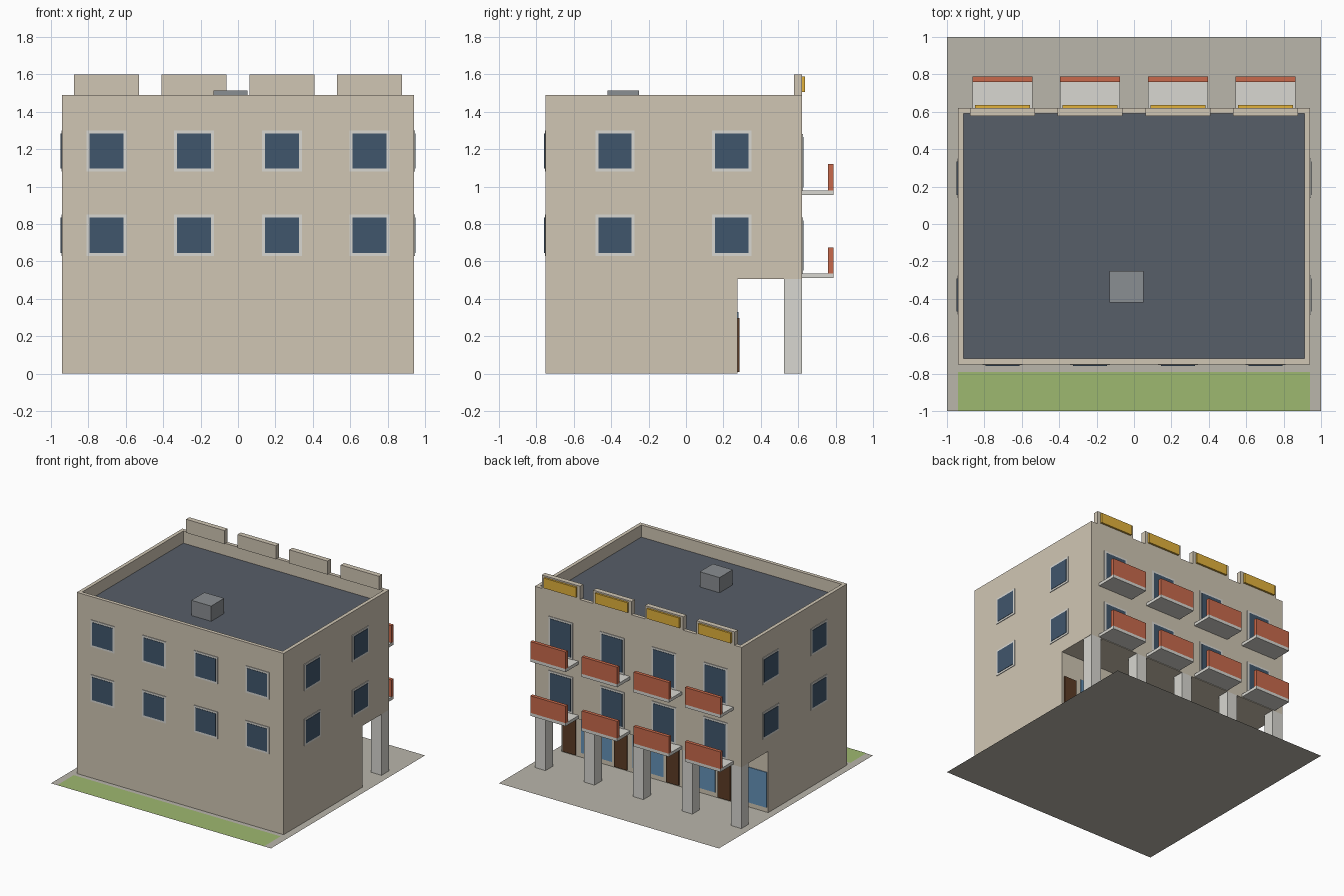
import bpy, bmesh

if "Cube" in bpy.data.objects:
    bpy.data.objects.remove(bpy.data.objects["Cube"])

def material(name, r, g, b):
    # sRGB 0-255 to linear
    m = bpy.data.materials.new(name)
    m.diffuse_color = [((c / 255 + 0.055) / 1.055) ** 2.4 for c in (r, g, b)] + [1]
    m.use_nodes = True
    m.node_tree.nodes["Principled BSDF"].inputs["Base Color"].default_value = m.diffuse_color
    return m

WALL = material("wall", 208, 198, 180)
TRIM = material("trim", 216, 215, 209)
GLASS = material("glass", 64, 86, 108)
SHOP = material("shop_glass", 100, 146, 184)
ROOF = material("roof", 87, 94, 104)
UNIT = material("roof_unit", 138, 142, 146)
WOOD = material("wood", 92, 60, 38)
RED = material("terracotta", 200, 106, 76)
YELLOW = material("sign_yellow", 226, 178, 60)
PAVING = material("paving", 186, 182, 171)
GRASS = material("grass", 158, 184, 112)

def finish(name, bm, *mats):
    bmesh.ops.recalc_face_normals(bm, faces=bm.faces)
    me = bpy.data.meshes.new(name)
    bm.to_mesh(me)
    bm.free()
    for m in mats:
        me.materials.append(m)
    ob = bpy.data.objects.new(name, me)
    bpy.context.collection.objects.link(ob)
    return ob

def box(name, x, y, z, mat):
    bm = bmesh.new()
    bmesh.ops.create_cube(bm, size=1)
    for v in bm.verts:
        for i, (a, b) in enumerate((x, y, z)):
            v.co[i] = a if v.co[i] < 0 else b
    return finish(name, bm, mat)

def sheet(name, x, y, z, mat):
    bm = bmesh.new()
    bm.faces.new([bm.verts.new((a, b, z)) for a, b in
                  ((x[0], y[0]), (x[1], y[0]), (x[1], y[1]), (x[0], y[1]))])
    bm.normal_update()
    return finish(name, bm, mat)

def span(c, w):
    return (c - w / 2, c + w / 2)

def opening(name, axis, wall, sign, c, w, z, border=0.016):
    # framed pane on a wall plane; axis is the wall normal
    for part, inset, depth, mat in (("frame", 0, 0.005, TRIM), ("pane", border, 0.008, GLASS)):
        d = tuple(sorted((wall - sign * 0.01, wall + sign * depth)))
        u = span(c, w - 2 * inset)
        zz = (z[0] + inset, z[1] - inset)
        x, y = (d, u) if axis == 'x' else (u, d)
        box(f"{name}_{part}", x, y, zz, mat)

HX, FRONT, BACK, SHOPY = 0.94, -0.75, 0.62, 0.275
BAYS = (-0.703, -0.235, 0.235, 0.703)

# Ground and lawn
sheet("paving", (-1, 1), (-1, 1), 0, PAVING)
sheet("lawn", (-HX, HX), (-1, -0.79), 0.003, GRASS)

# Main body: stepped side profile extruded across, with sunken roof
bm = bmesh.new()
profile = [(FRONT, 0.001), (SHOPY, 0.001), (SHOPY, 0.505), (BACK, 0.505), (BACK, 1.49), (FRONT, 1.49)]
side = bm.faces.new([bm.verts.new((-HX, y, z)) for y, z in profile])
ext = bmesh.ops.extrude_face_region(bm, geom=[side], use_keep_orig=True)
bmesh.ops.translate(bm, vec=(2 * HX, 0, 0), verts=[v for v in ext["geom"] if isinstance(v, bmesh.types.BMVert)])
bmesh.ops.recalc_face_normals(bm, faces=bm.faces)
top = max(bm.faces, key=lambda f: f.calc_center_median().z)
bmesh.ops.inset_region(bm, faces=[top], thickness=0.042)
deck = bmesh.ops.extrude_discrete_faces(bm, faces=[top])["faces"][0]
bmesh.ops.translate(bm, vec=(0, 0, -0.1), verts=deck.verts)
deck.material_index = 1
finish("building_body", bm, WALL, ROOF)
box("roof_unit", (-0.13, 0.05), (-0.42, -0.25), (1.385, 1.515), UNIT)

# Windows on front and sides, two upper floors
for sill in (0.63, 1.08):
    z = (sill, sill + 0.22)
    for c in BAYS:
        opening("front_window", 'y', FRONT, -1, c, 0.215, z)
    for sign in (-1, 1):
        for c in (-0.38, 0.245):
            opening("side_window", 'x', sign * HX, sign, c, 0.21, z)

# Back bays: parapet signs, balconies, shopfronts
for c in BAYS:
    box("parapet_block", span(c, 0.348), (0.578, BACK), (1.489, 1.60), WALL)
    box("sign_panel", span(c, 0.295), (BACK, 0.636), (1.505, 1.588), YELLOW)
    for z in (0.51, 0.955):
        box("balcony_slab", span(c, 0.322), (BACK, 0.788), (z, z + 0.025), TRIM)
        box("balcony_panel", span(c, 0.322), (0.76, 0.788), (z + 0.025, z + 0.165), RED)
        opening("balcony_door", 'y', BACK, 1, c, 0.22, (z + 0.025, z + 0.325))
    box("shop_door", span(c + 0.16, 0.115), (SHOPY, 0.287), (0.01, 0.297), WOOD)
    box("shop_window", span(c - 0.085, 0.28), (SHOPY, 0.281), (0.04, 0.33), SHOP)

# Arcade columns
for i in range(5):
    box("arcade_column", span(-0.89 + i * 0.445, 0.095), (0.525, BACK), (0.001, 0.505), TRIM)
